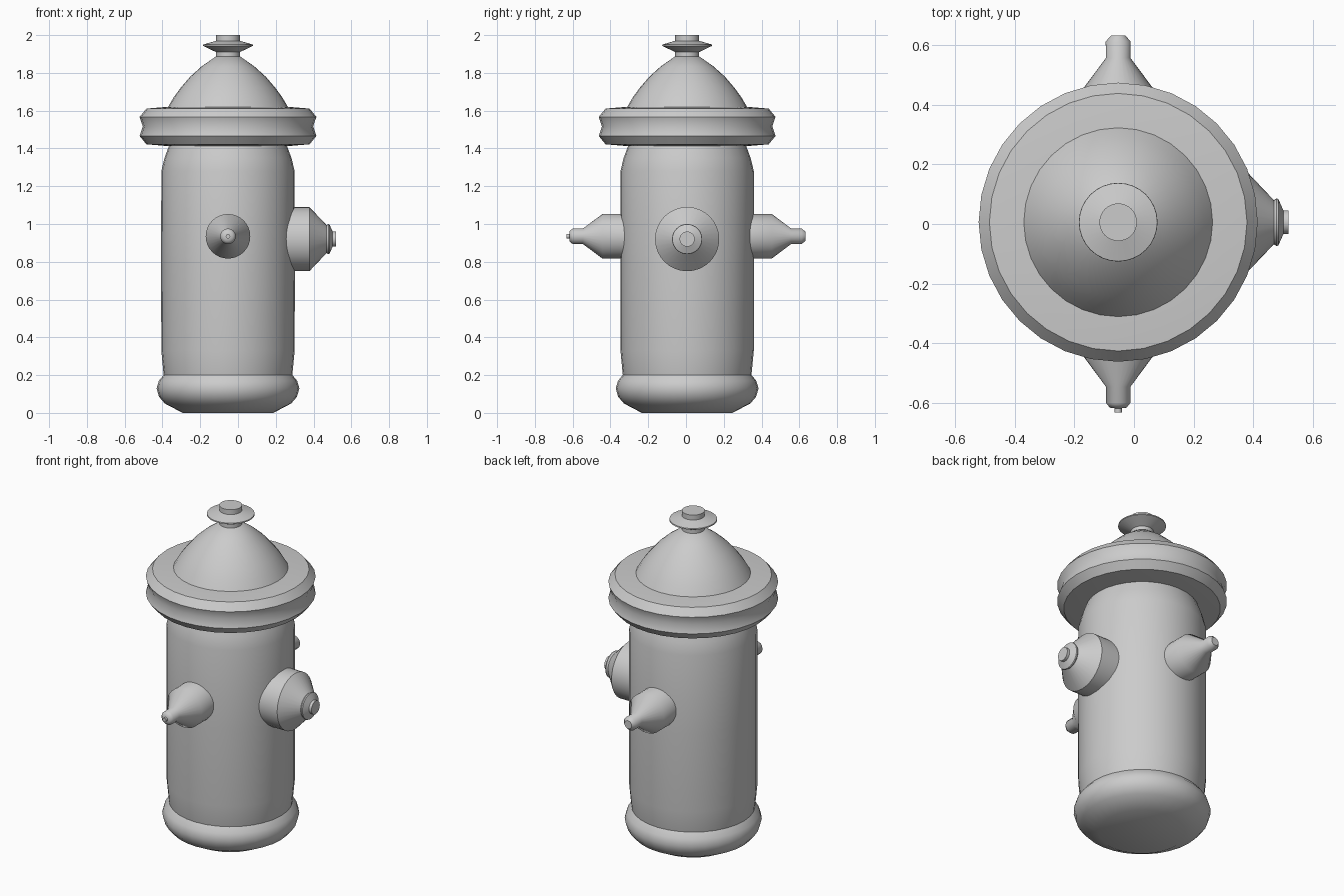
import bpy, bmesh, math
from mathutils import Matrix, Vector

if "Cube" in bpy.data.objects:
    bpy.data.objects.remove(bpy.data.objects["Cube"])

CX, CY = -0.053, 0.006   # centre axis of the barrel


def lathe(name, profile, origin=(CX, CY, 0), axis=(0, 0, 1), sides=32):
    """Revolve (radius, height) points around an axis and cap both ends."""
    bm = bmesh.new()
    rings = []
    for r, h in profile:
        rings.append([bm.verts.new((r * math.cos(2 * math.pi * i / sides),
                                    r * math.sin(2 * math.pi * i / sides), h))
                      for i in range(sides)])
    for a, b in zip(rings, rings[1:]):
        for i in range(sides):
            j = (i + 1) % sides
            bm.faces.new((a[i], a[j], b[j], b[i]))
    bm.faces.new(rings[0][::-1])
    bm.faces.new(rings[-1])
    rot = Vector((0, 0, 1)).rotation_difference(Vector(axis)).to_matrix().to_4x4()
    bm.transform(Matrix.Translation(origin) @ rot)
    bmesh.ops.recalc_face_normals(bm, faces=bm.faces)
    mesh = bpy.data.meshes.new(name)
    bm.to_mesh(mesh)
    bm.free()
    ob = bpy.data.objects.new(name, mesh)
    bpy.context.collection.objects.link(ob)
    bpy.ops.object.select_all(action='DESELECT')
    ob.select_set(True)
    bpy.context.view_layer.objects.active = ob
    bpy.ops.object.shade_smooth_by_angle(angle=math.radians(44))
    return ob


# Rounded foot ring
lathe("base_ring", [(0.24, 0), (0.335, 0.05), (0.365, 0.085), (0.378, 0.13),
                    (0.366, 0.17), (0.338, 0.204), (0.30, 0.204)])

# Barrel, tapering slightly at both ends
lathe("barrel", [(0.338, 0.19), (0.341, 0.204), (0.353, 0.33), (0.354, 0.80),
                 (0.353, 1.28), (0.336, 1.35), (0.31, 1.42)])

# Grooved collar under the dome
lathe("collar", [(0.29, 1.41), (0.432, 1.422), (0.468, 1.466), (0.451, 1.517),
                 (0.468, 1.567), (0.432, 1.611), (0.30, 1.622)])

# Domed bonnet
lathe("bonnet", [(0.317, 1.62), (0.288, 1.67), (0.25, 1.722), (0.20, 1.78),
                 (0.14, 1.834), (0.063, 1.888)])

# Top nut with its flange
lathe("top_nut", [(0.063, 1.87), (0.063, 1.91), (0.132, 1.943), (0.131, 1.95),
                  (0.063, 1.97), (0.063, 2.0)])

# Front hose outlet, with a small pin at its end (heights measured from y = 0)
lathe("front_outlet", [(0.118, 0.25), (0.118, 0.442), (0.041, 0.546),
                       (0.041, 0.60), (0.028, 0.616), (0.012, 0.618),
                       (0.012, 0.632)],
      origin=(CX, 0, 0.935), axis=(0, -1, 0))

# Back hose outlet
lathe("back_outlet", [(0.118, 0.25), (0.118, 0.454), (0.041, 0.557),
                      (0.042, 0.612), (0.024, 0.632)],
      origin=(CX, 0, 0.935), axis=(0, 1, 0))

# Large side outlet (heights measured from x = 0)
lathe("side_outlet", [(0.17, 0.18), (0.17, 0.378), (0.074, 0.469),
                      (0.08, 0.478), (0.078, 0.484), (0.04, 0.501),
                      (0.04, 0.518)],
      origin=(0, CY, 0.92), axis=(1, 0, 0))
